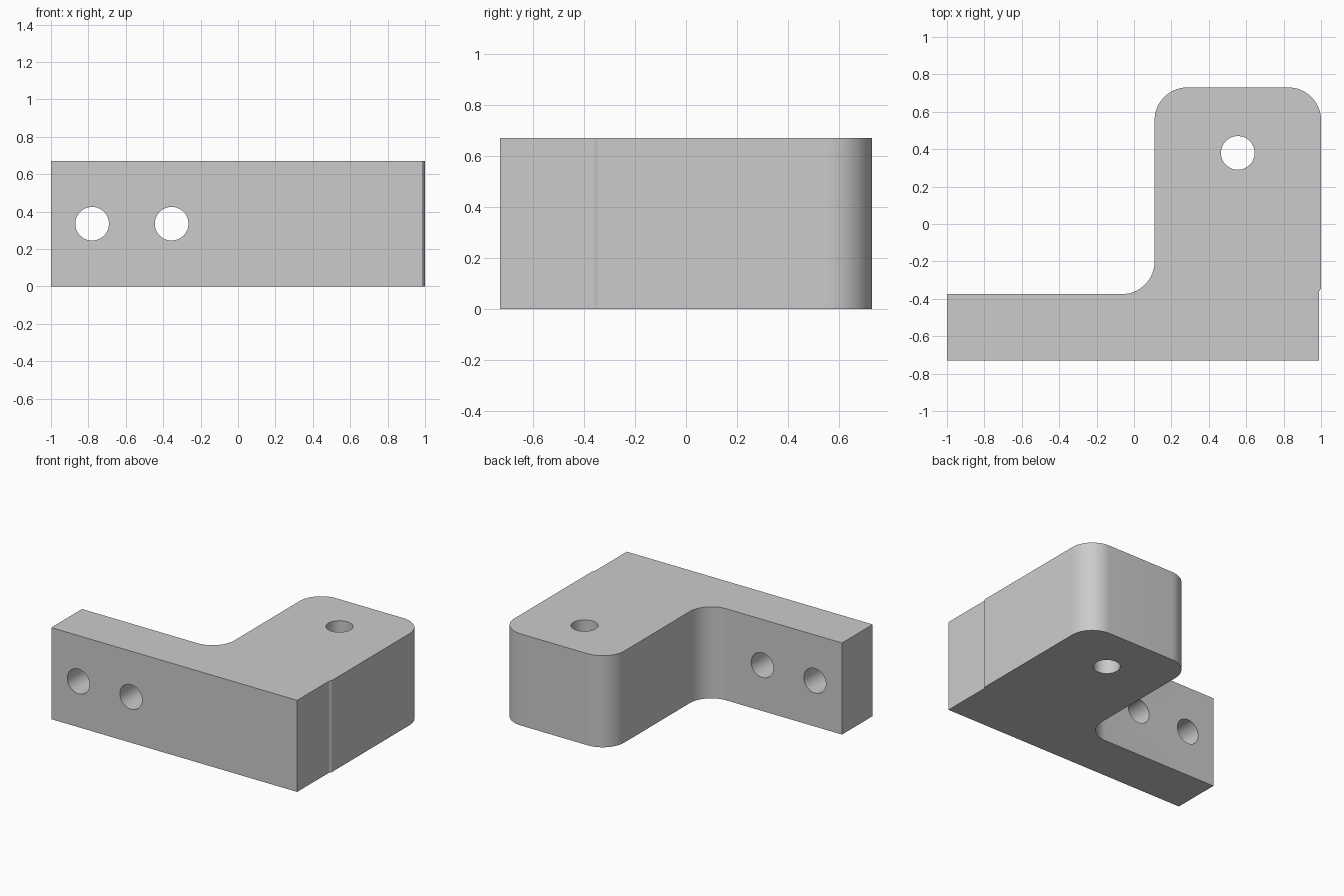
import bpy
import bmesh
from math import cos, sin, pi, radians
from mathutils import Vector

default = bpy.data.objects.get("Cube")
if default:
    bpy.data.objects.remove(default, do_unlink=True)

HEIGHT = 0.67
CORNER = 0.175
HOLE = 0.09

grey = bpy.data.materials.new("plain_grey")
grey.use_nodes = True
grey.diffuse_color = (0.6, 0.6, 0.6, 1)
grey.node_tree.nodes["Principled BSDF"].inputs["Base Color"].default_value = (0.6, 0.6, 0.6, 1)


def arc(cx, cy, start, end, steps=16):
    """Points on a rounded corner, angles in degrees."""
    angles = [radians(start + (end - start) * i / steps) for i in range(steps + 1)]
    return [(cx + CORNER * cos(a), cy + CORNER * sin(a)) for a in angles]


# L-shaped outline: long arm, side step, rounded short arm, inner fillet
outline = [(-1, -0.73), (0.99, -0.73), (0.99, -0.36), (1, -0.345)]
outline += arc(1 - CORNER, 0.73 - CORNER, 0, 90)
outline += arc(0.11 + CORNER, 0.73 - CORNER, 90, 180)
outline += arc(0.11 - CORNER, -0.375 + CORNER, 0, -90)
outline += [(-1, -0.375)]

bm = bmesh.new()
base = bm.faces.new([bm.verts.new((x, y, 0)) for x, y in outline])
top = bmesh.ops.extrude_face_region(bm, geom=[base])["geom"]
bmesh.ops.translate(bm, vec=(0, 0, HEIGHT),
                    verts=[v for v in top if isinstance(v, bmesh.types.BMVert)])
bmesh.ops.recalc_face_normals(bm, faces=bm.faces)
mesh = bpy.data.meshes.new("angle_bracket")
bm.to_mesh(mesh)
bm.free()
mesh.materials.append(grey)
bracket = bpy.data.objects.new("angle_bracket", mesh)
bpy.context.collection.objects.link(bracket)


# Drilled holes: two through the long arm, one down through the short arm
def drill(name, location, rotation):
    bpy.ops.mesh.primitive_cylinder_add(vertices=48, radius=HOLE, depth=1,
                                        location=location, rotation=rotation)
    cutter = bpy.context.object
    cutter.name = name
    cutter.data.materials.append(grey)
    cut = bracket.modifiers.new(name, "BOOLEAN")
    cut.operation = "DIFFERENCE"
    cut.solver = "EXACT"
    cut.object = cutter
    bpy.ops.object.select_all(action="DESELECT")
    bracket.select_set(True)
    bpy.context.view_layer.objects.active = bracket
    bpy.ops.object.modifier_apply(modifier=name)
    bpy.data.objects.remove(cutter, do_unlink=True)


drill("outer_screw_hole", (-0.78, -0.55, HEIGHT / 2), (pi / 2, 0, 0))
drill("inner_screw_hole", (-0.355, -0.55, HEIGHT / 2), (pi / 2, 0, 0))
drill("vertical_hole", (0.555, 0.38, HEIGHT / 2), (0, 0, 0))

# Smooth the rounded walls and keep the edges crisp
bpy.ops.object.shade_smooth_by_angle(angle=radians(30))
